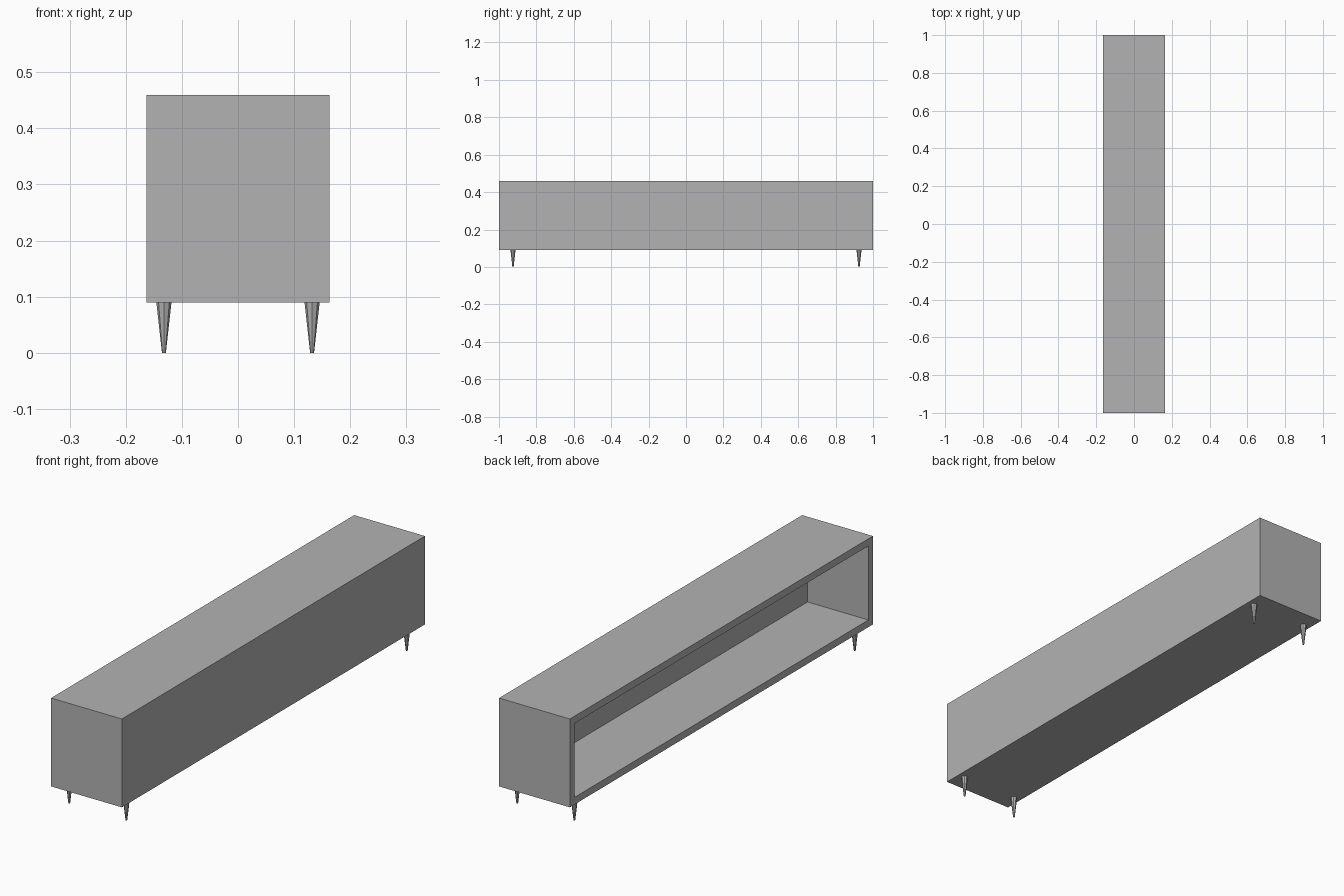
import bpy
import bmesh
from mathutils import Matrix, Vector

default_cube = bpy.data.objects.get("Cube")
if default_cube:
    bpy.data.objects.remove(default_cube, do_unlink=True)

WIDTH, LENGTH = 0.327, 2.0
BOTTOM, TOP = 0.09, 0.459
WALL, BACK_WALL = 0.03, 0.046

# Single plain grey finish
grey = bpy.data.materials.new("plain grey")
grey.use_nodes = True
colour = (0.45, 0.45, 0.45, 1.0)
grey.diffuse_color = colour
grey.node_tree.nodes["Principled BSDF"].inputs["Base Color"].default_value = colour


def add_object(name, bm):
    mesh = bpy.data.meshes.new(name)
    bmesh.ops.recalc_face_normals(bm, faces=bm.faces)
    bm.to_mesh(mesh)
    bm.free()
    mesh.materials.append(grey)
    obj = bpy.data.objects.new(name, mesh)
    bpy.context.collection.objects.link(obj)
    return obj


# Cabinet: a box whose -x side is inset and pushed in to form the open shelf
bm = bmesh.new()
size = Matrix.Diagonal((WIDTH, LENGTH, TOP - BOTTOM, 1))
centre = Matrix.Translation((0, 0, (TOP + BOTTOM) / 2))
bmesh.ops.create_cube(bm, size=1, matrix=centre @ size)
bm.normal_update()
opening = min(bm.faces, key=lambda f: f.calc_center_median().x)
bmesh.ops.inset_region(bm, faces=[opening], thickness=WALL, use_even_offset=True)
pushed = bmesh.ops.extrude_face_region(bm, geom=[opening])
verts = [g for g in pushed["geom"] if isinstance(g, bmesh.types.BMVert)]
bmesh.ops.translate(bm, verts=verts, vec=Vector((WIDTH - BACK_WALL, 0, 0)))
if opening.is_valid:
    bmesh.ops.delete(bm, geom=[opening], context="FACES_ONLY")
add_object("cabinet", bm)

# Four tapered legs
for y, end in ((-0.925, "front"), (0.925, "back")):
    for x, side in ((-0.132, "right"), (0.132, "left")):
        bm = bmesh.new()
        bmesh.ops.create_cone(
            bm, cap_ends=True, segments=8, radius1=0.0035, radius2=0.0135,
            depth=BOTTOM, matrix=Matrix.Translation((x, y, BOTTOM / 2)))
        add_object(f"{end}_{side}_leg", bm)
